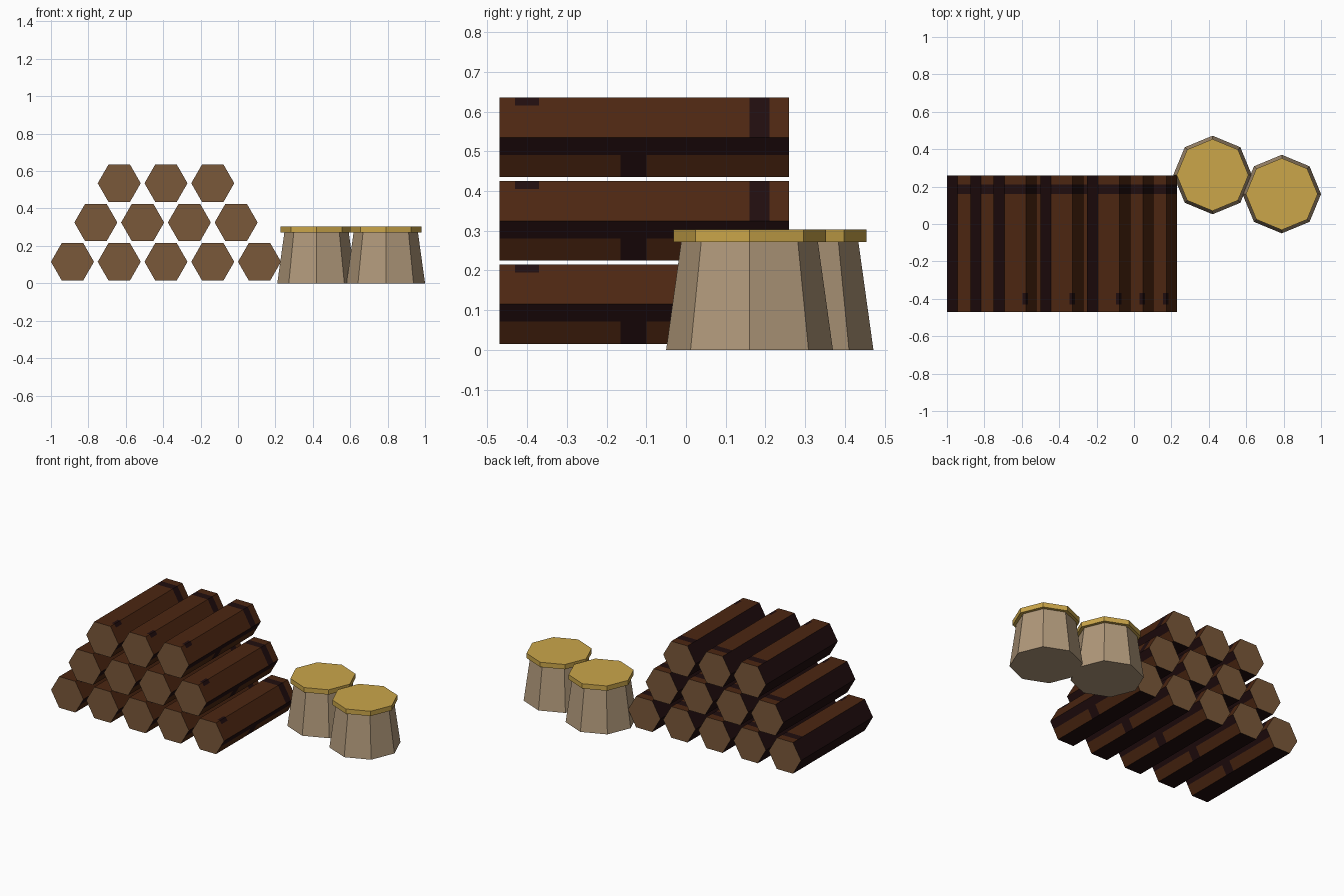
import bpy, bmesh, math
from mathutils import Vector

if "Cube" in bpy.data.objects:
    bpy.data.objects.remove(bpy.data.objects["Cube"], do_unlink=True)


def srgb(code):
    def lin(c):
        c /= 255
        return c / 12.92 if c <= 0.04045 else ((c + 0.055) / 1.055) ** 2.4
    return [lin(int(code[i:i + 2], 16)) for i in (0, 2, 4)] + [1.0]


def material(name, code):
    m = bpy.data.materials.new(name)
    m.use_nodes = True
    m.diffuse_color = srgb(code)
    bsdf = m.node_tree.nodes["Principled BSDF"]
    bsdf.inputs["Base Color"].default_value = srgb(code)
    bsdf.inputs["Roughness"].default_value = 0.9
    return m


bark = material("brown bark", "4c2611")
dark = material("dark bark", "200d0e")
wood = material("cut wood", "7a583a")
stump_side = material("tan stump", "b0987a")
stump_top = material("golden top", "cba64a")


def add_object(name, mesh, mats, location):
    for m in mats:
        if m.name not in mesh.materials:
            mesh.materials.append(m)
    obj = bpy.data.objects.new(name, mesh)
    obj.location = location
    bpy.context.collection.objects.link(obj)
    return obj


# Hexagonal log: rings along y, with extra edges where the bark colour changes
def log_mesh():
    r, h = 0.115, 0.1
    corners = [Vector((r * x, h * z)) for x, z in
               ((-0.5, 1), (0.5, 1), (1, 0), (0.5, -1), (-0.5, -1), (-1, 0))]
    tl, tr, right, br, bl, left = corners
    profile = [tl, tl.lerp(tr, 0.84), tr, tr.lerp(right, 0.2), right,
               right.lerp(br, 0.44), br, bl, left]
    cuts = [-0.47, -0.43, -0.37, -0.165, -0.1, 0.16, 0.21, 0.26]
    bm = bmesh.new()
    rings = [[bm.verts.new((p.x, y, p.y)) for p in profile] for y in cuts]
    n = len(profile)
    for j in range(len(cuts) - 1):
        for i in range(n):
            k = (i + 1) % n
            f = bm.faces.new((rings[j][i], rings[j][k], rings[j + 1][k], rings[j + 1][i]))
            upper = i in (0, 1, 2, 3)
            painted_dark = (not upper and i != 5      # shaded sides and underside
                            or upper and j == 5       # ring near the back
                            or i in (1, 2) and j == 1  # knot near the front
                            or i == 5 and j == 3)     # gap in the lower stripe
            f.material_index = 1 if painted_dark else 0
    for ring in (rings[0], rings[-1]):
        bm.faces.new(ring).material_index = 2
    bmesh.ops.recalc_face_normals(bm, faces=bm.faces)
    mesh = bpy.data.meshes.new("log")
    bm.to_mesh(mesh)
    bm.free()
    return mesh


# Stacked log pile, one log fewer in each higher row
shared_log = log_mesh()
for row in range(3):
    for col in range(5 - row):
        # the top row keeps three logs, each row shifted by half a spacing
        x = -0.885 + 0.25 * col + 0.125 * row
        add_object(f"log_row{row + 1}_{col + 1}", shared_log,
                   (bark, dark, wood), (x, 0, 0.115 + 0.21 * row))


# Eight-sided tapered piece with corners on the axes
def octagon(name, r_bottom, r_top, z0, z1, mat, x, y):
    bm = bmesh.new()
    bmesh.ops.create_cone(bm, cap_ends=True, segments=8, radius1=r_bottom,
                          radius2=r_top, depth=z1 - z0)
    v = max(bm.verts, key=lambda p: p.co.x)
    turn = -math.atan2(v.co.y, v.co.x)
    mesh = bpy.data.meshes.new(name)
    bm.to_mesh(mesh)
    bm.free()
    obj = add_object(name, mesh, (mat,), (x, y, (z0 + z1) / 2))
    obj.rotation_euler.z = turn


# Two stump seats with golden tops
for side, x, y in (("back", 0.42, 0.262), ("front", 0.79, 0.16)):
    octagon(f"stump_body_{side}", 0.21, 0.172, 0, 0.273, stump_side, x, y)
    octagon(f"stump_top_{side}", 0.192, 0.192, 0.272, 0.303, stump_top, x, y)
